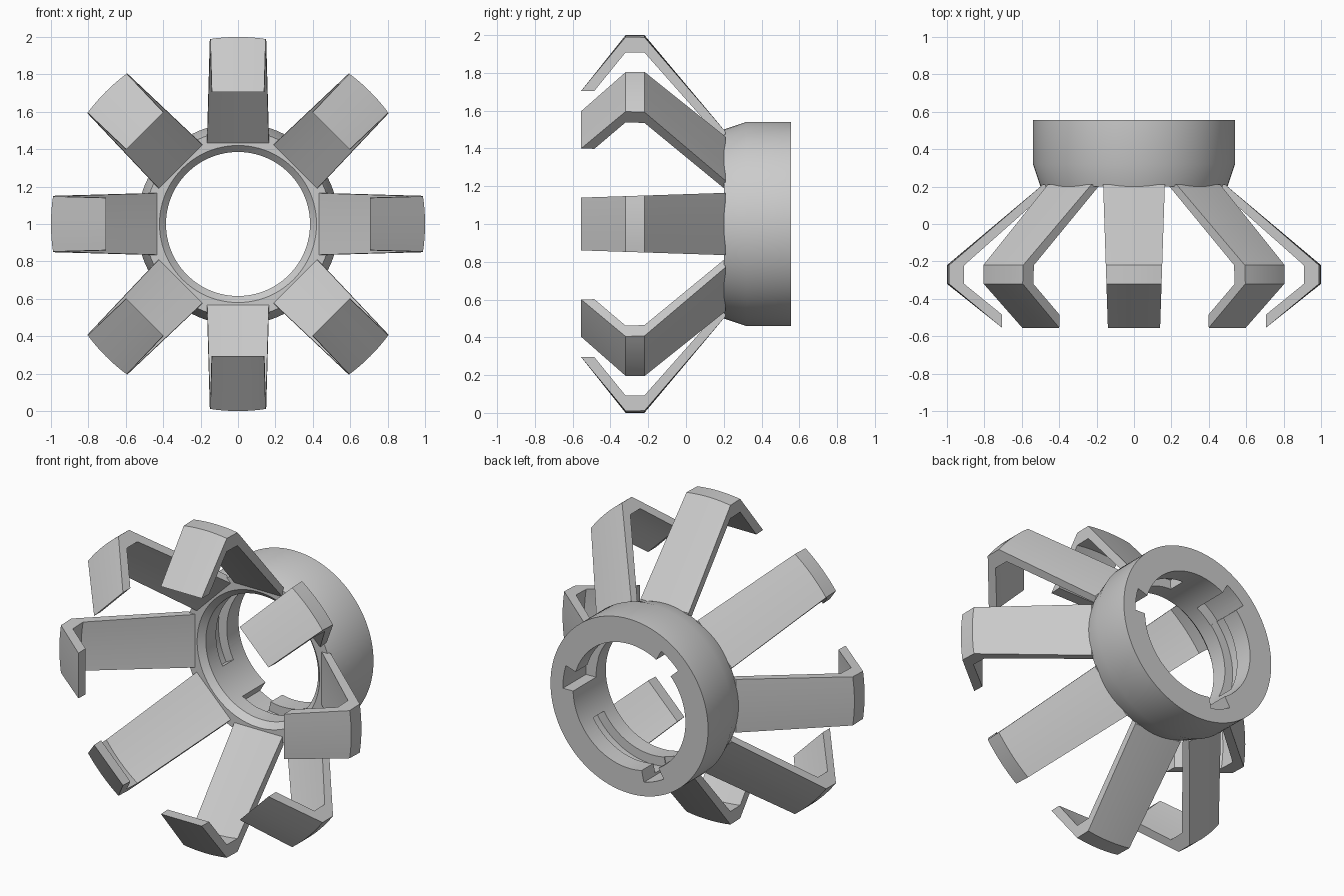
import bpy, bmesh, math
from mathutils import Matrix

if "Cube" in bpy.data.objects:
    bpy.data.objects.remove(bpy.data.objects["Cube"])

CZ = 1.0            # height of the ring axis, which runs along y
PHASE = 8           # angle of the first bayonet notch, in degrees


def polar(r, deg, y):
    a = math.radians(deg)
    return (r * math.cos(a), y, CZ + r * math.sin(a))


def finish(bm, name):
    bmesh.ops.recalc_face_normals(bm, faces=bm.faces[:])
    mesh = bpy.data.meshes.new(name)
    bm.to_mesh(mesh)
    bm.free()
    ob = bpy.data.objects.new(name, mesh)
    bpy.context.collection.objects.link(ob)
    return ob


def smooth(ob):
    bpy.ops.object.select_all(action='DESELECT')
    ob.select_set(True)
    bpy.context.view_layer.objects.active = ob
    bpy.ops.object.shade_smooth_by_angle(angle=math.radians(25))


def loft(bm, rows, closed):
    """Join equal closed profiles; cap the ends unless the loft is a full turn."""
    n = len(rows[0])
    for i in range(len(rows) if closed else len(rows) - 1):
        a, b = rows[i], rows[(i + 1) % len(rows)]
        for j in range(n):
            k = (j + 1) % n
            bm.faces.new((a[j], a[k], b[k], b[j]))
    if not closed:
        bm.faces.new(rows[0])
        bm.faces.new(rows[-1])


def sweep(bm, profile, start, end, steps):
    """Turn a (radius, y) profile around the ring axis."""
    closed = end - start >= 360
    count = steps if closed else steps + 1
    rows = [[bm.verts.new(polar(r, start + (end - start) * i / steps, y))
             for r, y in profile] for i in range(count)]
    loft(bm, rows, closed)


# Collar: chamfered outside and at the front edge of the bore
bm = bmesh.new()
sweep(bm, [(0.42, 0.20), (0.50, 0.20), (0.54, 0.32), (0.54, 0.555),
           (0.385, 0.555), (0.385, 0.235)], 0, 360, 96)
collar = finish(bm, "collar")

# Bayonet cutters: three entry notches from the back, three locking grooves
cutters = []
for name, a0, a1, r, y0, y1, steps in (
        ("notch_cutter", -9.3, 9.3, 0.455, 0.33, 0.60, 6),
        ("groove_cutter", 3.1, 80.3, 0.442, 0.335, 0.44, 24)):
    bm = bmesh.new()
    for i in range(3):
        c = PHASE + 120 * i
        sweep(bm, [(0.33, y0), (r, y0), (r, y1), (0.33, y1)], c + a0, c + a1, steps)
    cutter = finish(bm, name)
    cutter.hide_render = True
    cutters.append(cutter)
    mod = collar.modifiers.new(name, 'BOOLEAN')
    mod.operation = 'DIFFERENCE'
    mod.solver = 'EXACT'
    mod.object = cutter

deps = bpy.context.evaluated_depsgraph_get()
cut_mesh = bpy.data.meshes.new_from_object(collar.evaluated_get(deps))
collar.modifiers.clear()
collar.data = cut_mesh
for cutter in cutters:
    bpy.data.objects.remove(cutter)
smooth(collar)

# Bent arms: (y, radius, follows the outer curve)
ARM = [(0.21, 0.488, False), (-0.22, 1.0, True), (-0.32, 1.0, True),
       (-0.555, 0.705, False), (-0.485, 0.705, False), (-0.32, 0.92, True),
       (-0.22, 0.92, True), (0.21, 0.422, False)]


def make_arm(index):
    bm = bmesh.new()
    rows = []
    for i in range(9):
        t = i / 4 - 1
        row = []
        for y, r, curved in ARM:
            x = t * (0.158 + 0.033 * y)         # slight taper towards the tip
            h = math.sqrt(r * r - x * x) if curved else r
            row.append(bm.verts.new((x, y, h)))
        rows.append(row)
    loft(bm, rows, False)
    turn = Matrix.Translation((0, 0, CZ)) @ Matrix.Rotation(math.radians(45 * index), 4, 'Y')
    bmesh.ops.transform(bm, matrix=turn, verts=bm.verts[:])
    smooth(finish(bm, f"arm_{index + 1}"))


for n in range(8):
    make_arm(n)
